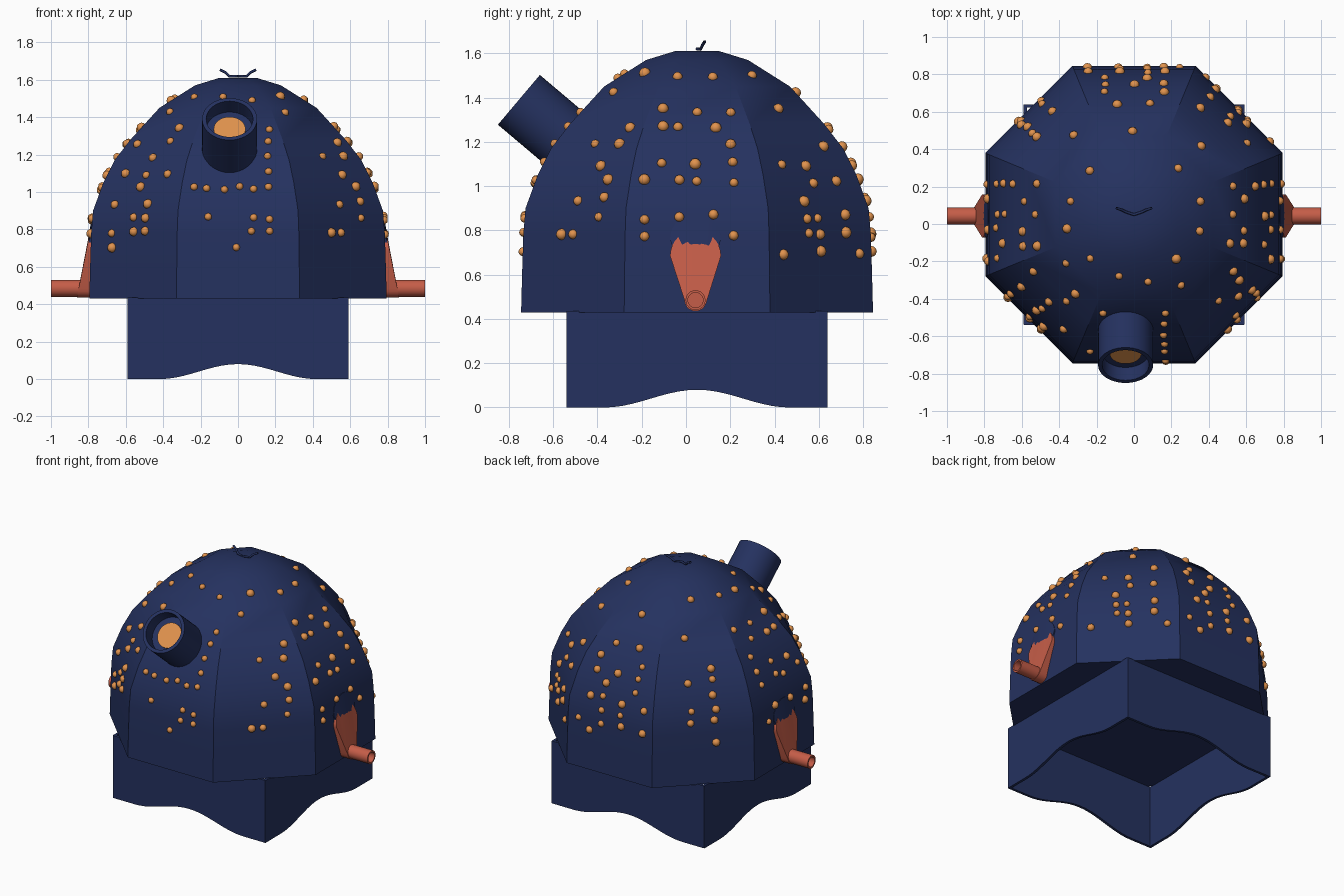
import bpy, bmesh, random
from math import cos, sin, pi, radians, tan
from mathutils import Vector, Matrix

random.seed(4)
if "Cube" in bpy.data.objects:
    bpy.data.objects.remove(bpy.data.objects["Cube"])

CY = 0.05  # the dome sits slightly behind the origin


def material(name, rgb):
    m = bpy.data.materials.new(name)
    m.use_nodes = True
    m.diffuse_color = (*rgb, 1)
    m.node_tree.nodes["Principled BSDF"].inputs["Base Color"].default_value = (*rgb, 1)
    return m


navy = material("navy", (0.018, 0.031, 0.115))
amber = material("amber", (0.75, 0.29, 0.075))
coral = material("coral", (0.56, 0.11, 0.065))


def finish(bm, name, mat, smooth=True):
    bmesh.ops.recalc_face_normals(bm, faces=bm.faces)
    me = bpy.data.meshes.new(name)
    bm.to_mesh(me)
    bm.free()
    me.materials.append(mat)
    ob = bpy.data.objects.new(name, me)
    bpy.context.collection.objects.link(ob)
    if smooth:
        bpy.ops.object.select_all(action="DESELECT")
        ob.select_set(True)
        bpy.context.view_layer.objects.active = ob
        bpy.ops.object.shade_smooth_by_angle(angle=radians(30))
    return ob


def bridge(bm, rings):
    for a, b in zip(rings, rings[1:]):
        for i in range(len(a)):
            j = (i + 1) % len(a)
            bm.faces.new((a[i], a[j], b[j], b[i]))


def lathe(name, profile, origin, axis, mat, segs=32):
    """Revolve (radius, distance along axis) pairs; a zero radius closes an end."""
    bm = bmesh.new()
    place = Matrix.Translation(origin) @ Vector(axis).to_track_quat("Z", "Y").to_matrix().to_4x4()
    rings = []
    for r, d in profile:
        rings.append([bm.verts.new(place @ Vector((r * cos(2 * pi * k / segs), r * sin(2 * pi * k / segs), d)))
                      for k in range(segs)])
    bridge(bm, rings)
    bmesh.ops.remove_doubles(bm, verts=bm.verts, dist=1e-5)
    return finish(bm, name, mat)


# Dome: eight curved panels meeting at the crown, closed below
PROFILE = [(0.795, 0.43), (0.79, 0.62), (0.785, 0.78), (0.775, 0.9), (0.72, 1.05), (0.66, 1.17),
           (0.575, 1.28), (0.42, 1.45), (0.23, 1.57), (0.1, 1.61)]


def dome_radius(z):
    for (r0, z0), (r1, z1) in zip(PROFILE, PROFILE[1:]):
        if z <= z1:
            return r0 + (r1 - r0) * (z - z0) / (z1 - z0)
    return PROFILE[-1][0]


bm = bmesh.new()
rings = []
for r, z in PROFILE:
    R = r / cos(pi / 8)
    rings.append([bm.verts.new((R * cos((k + 0.5) * pi / 4), R * sin((k + 0.5) * pi / 4) + CY, z))
                  for k in range(8)])
bridge(bm, rings)
bm.faces.new(rings[0])
bm.faces.new(rings[-1])
finish(bm, "dome", navy)

# Skirt: four thin walls with arched lower edges
for name, turn in (("front", 0), ("left", 1), ("back", 2), ("right", 3)):
    bm = bmesh.new()
    spin = Matrix.Translation((0, CY, 0)) @ Matrix.Rotation(turn * pi / 2, 4, "Z")
    N, half = 28, 0.588
    loops = []
    for i in range(N + 1):
        x = -half + 2 * half * i / N
        arch = 0.04 * (1 + cos(pi * min(abs(x) / 0.42, 1))) + 0.005
        loops.append([bm.verts.new(spin @ Vector(p)) for p in
                      ((x, -0.59, arch), (x, -0.59, 0.44), (x, -0.572, 0.44), (x, -0.572, arch))])
    bridge(bm, loops)
    bm.faces.new(loops[0])
    bm.faces.new(loops[-1])
    finish(bm, name + "_skirt_wall", navy)
for ob in bpy.data.objects:
    if ob.name.endswith("skirt_wall"):
        ob.location.z = -0.005

# Studs: one sketch per panel, read from outside, top row first
BLANK = "........."
SIDE = ["...o.o...", BLANK, "..o.o.o..", "..oo.o...", "......o..", "..o.o.o..",
        ".o.oo.o..", BLANK, ".o.o.o...", ".o....o..", BLANK]
PANELS = {
    0: SIDE,
    4: [row[::-1] for row in SIDE],
    6: ["...o.o...", BLANK, "..o...o..", "..o...o..", "......o..", "......o..",
        ".oooooo..", BLANK, "..o..oo..", ".....oo..", "....o...."],
    7: ["....o....", "...o.....", BLANK, "......o..", "....o.o..", ".....o...",
        "......o..", "....o.o..", "......o..", "...oo....", BLANK],
    5: ["....o....", "...o.....", ".....o...", "..o..o...", "....o....", "..o.o.o..",
        "....o....", "..o..o...", "....oo...", "..o.oo...", "..o......"],
    1: ["....o....", BLANK, "....o....", BLANK, "......o..", "..o.o....",
        "....o.o..", "...o.....", "...oo.o..", "...oo.o..", ".o..o..o."],
    2: [BLANK, "....o....", BLANK, "...o.o...", "..o...o..", "..o.o.o..",
        "...o..o..", "..oo.o.o.", "...o.o...", ".o.o.o.o.", "..o......"],
    3: ["....o....", BLANK, "...o.....", BLANK, ".....o...", "...o.o...",
        ".....o...", "...o.o...", "...o.o...", BLANK, ".....o..."],
}
bm = bmesh.new()
for panel, rows in PANELS.items():
    a = panel * pi / 4
    normal, tangent = Vector((cos(a), sin(a), 0)), Vector((-sin(a), cos(a), 0))
    for i, row in enumerate(rows):
        for j, mark in enumerate(row):
            if mark == "o":
                z = 1.5 - 0.08 * i + random.uniform(-0.012, 0.012)
                r = dome_radius(z)
                u = (j - 4) * 0.08 + random.uniform(-0.01, 0.01)
                limit = r * tan(pi / 8) - 0.03
                u = max(-limit, min(limit, u))
                spot = normal * r + tangent * u + Vector((0, CY, z))
                size = 0.02 if panel == 6 else random.uniform(0.02, 0.027)
                bmesh.ops.create_icosphere(bm, subdivisions=2, radius=size, matrix=Matrix.Translation(spot))
finish(bm, "studs", amber)

# Eye tube with a recessed lens
mouth, aim = Vector((-0.045, -0.755, 1.39)), Vector((0, -0.764, 0.645))
lathe("eye_tube", [(0, -0.32), (0.147, -0.32), (0.147, 0), (0.125, 0), (0.125, -0.09), (0, -0.09)],
      mouth, aim, navy, 40)
lathe("eye_lens", [(0.085, -0.09), (0.085, -0.082), (0, -0.082)], mouth, aim, amber, 40)


# Teardrop side plates: wide round top, narrow round foot, leaning outward
def teardrop(name, side, lift, proud, mat):
    bm = bmesh.new()
    top, foot = 0.685 + lift, 0.485 + lift
    outline = [(0.115 * cos(pi * k / 16), top + 0.115 * sin(pi * k / 16)) for k in range(17)]
    outline += [(-0.05 * cos(pi * k / 10), foot - 0.05 * sin(pi * k / 10)) for k in range(11)]
    outer, inner = [], []
    for y, z in outline:
        x = max(0.855 - 0.2 * (z - 0.43), dome_radius(z)) + proud
        outer.append(bm.verts.new((side * x, CY - 0.007 + y, z)))
        inner.append(bm.verts.new((side * 0.7, CY - 0.007 + y, z)))
    bridge(bm, [inner, outer])
    # Strips across the outer surface follow its lean
    cap = bm.faces.new(outer)
    bm.faces.new(inner)
    bmesh.ops.triangulate(bm, faces=[cap])
    finish(bm, name, mat)


for label, side in (("left", 1), ("right", -1)):
    teardrop(label + "_plate_backing", side, 0.075, 0.003, navy)
    teardrop(label + "_side_plate", side, 0, 0.008, coral)
    lathe(label + "_side_pipe", [(0, 0), (0.045, 0), (0.045, 0.16), (0.034, 0.16), (0.034, 0.04), (0, 0.04)],
          Vector((side * 0.84, 0.043, 0.485)), (side, 0, 0), coral, 24)
    # Curled wire on the crown
    cu = bpy.data.curves.new(label + "_crown_wire", "CURVE")
    cu.dimensions, cu.bevel_depth, cu.bevel_resolution = "3D", 0.007, 2
    path = [(0.0, 0.05, 1.62), (0.045, 0.065, 1.618), (0.065, 0.075, 1.638), (0.095, 0.085, 1.653)]
    sp = cu.splines.new("POLY")
    sp.points.add(len(path) - 1)
    for p, (x, y, z) in zip(sp.points, path):
        p.co = (side * x, y, z, 1)
    cu.materials.append(navy)
    bpy.context.collection.objects.link(bpy.data.objects.new(label + "_crown_wire", cu))
